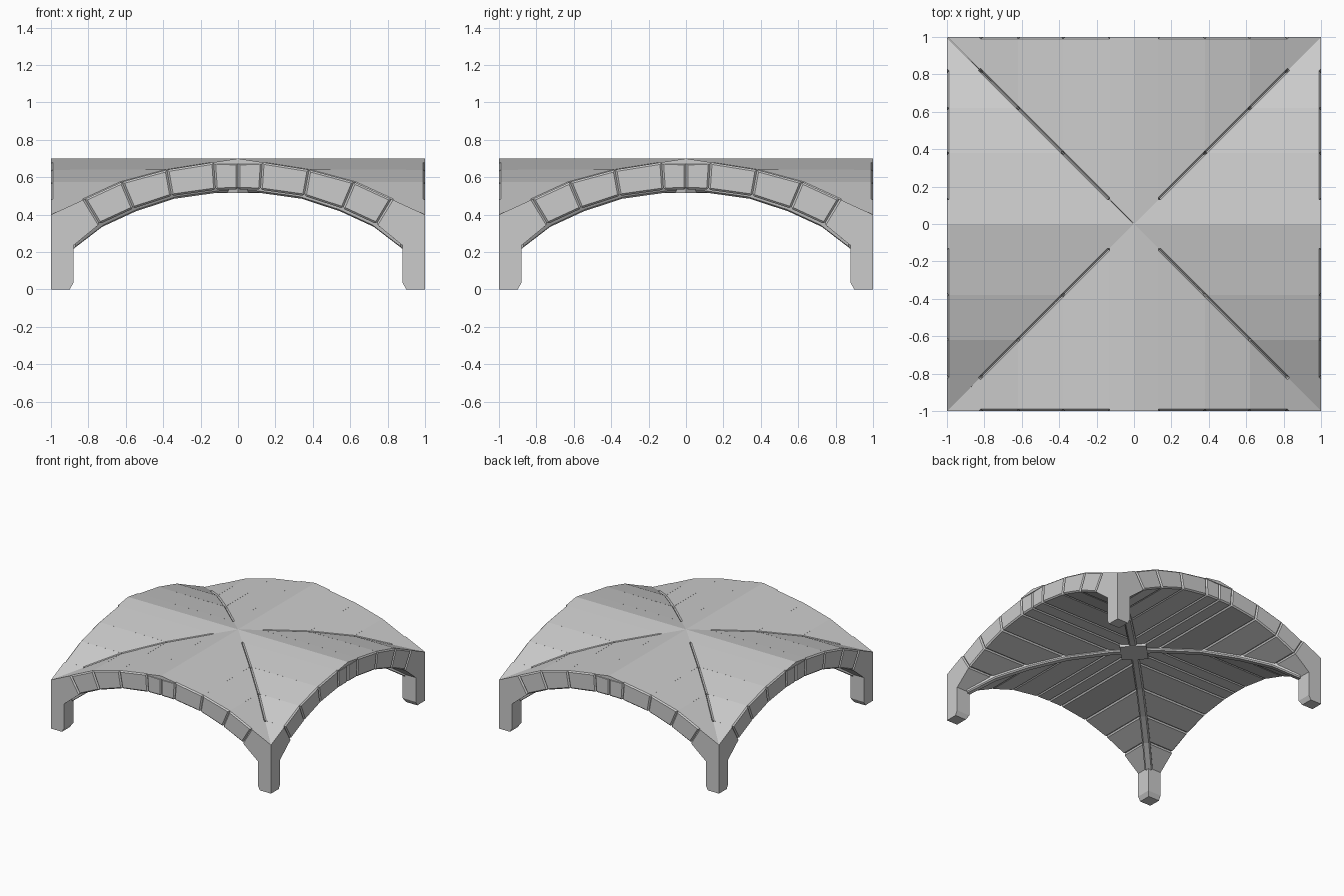
import bpy, bmesh
from math import pi
from mathutils import Matrix, Vector

cube = bpy.data.objects.get("Cube")
if cube:
    bpy.data.objects.remove(cube, do_unlink=True)

stone = bpy.data.materials.new("grey stone")
stone.use_nodes = True
GREY = (0.6, 0.6, 0.6, 1)
stone.diffuse_color = GREY
stone.node_tree.nodes["Principled BSDF"].inputs["Base Color"].default_value = GREY

# Joints between arch stones, from crown to springing, as (x, z)
OUTER = [(0, 0.675), (0.13, 0.68), (0.38, 0.64), (0.62, 0.575), (0.82, 0.483)]
INNER = [(0, 0.535), (0.12, 0.533), (0.355, 0.5), (0.56, 0.433), (0.74, 0.35)]
BEVEL = 0.01


def finish(name, bm):
    bmesh.ops.recalc_face_normals(bm, faces=bm.faces)
    mesh = bpy.data.meshes.new(name)
    bm.to_mesh(mesh)
    bm.free()
    mesh.materials.append(stone)
    obj = bpy.data.objects.new(name, mesh)
    bpy.context.collection.objects.link(obj)
    return obj


def repeat(bm, mirror):
    """Copy the geometry around the four sides, mirrored if asked."""
    if mirror:
        copy = bmesh.ops.duplicate(bm, geom=bm.verts[:] + bm.edges[:] + bm.faces[:])
        for v in copy["geom"]:
            if isinstance(v, bmesh.types.BMVert):
                v.co.x *= -1
    base = bm.verts[:] + bm.edges[:] + bm.faces[:]
    for k in range(1, 4):
        copy = bmesh.ops.duplicate(bm, geom=base)
        verts = [g for g in copy["geom"] if isinstance(g, bmesh.types.BMVert)]
        bmesh.ops.rotate(bm, verts=verts, matrix=Matrix.Rotation(k * pi / 2, 3, "Z"))


def vault_part(name, profile, bevel_rule=None):
    """Prism from the open side to the mitre on the diagonal."""
    bm = bmesh.new()
    front = [bm.verts.new((x, -1, z)) for x, z in profile]
    back = [bm.verts.new((x, -x, z)) for x, z in profile]
    n = len(profile)
    bm.faces.new(front)
    bm.faces.new(back[::-1])
    for i in range(n):
        j = (i + 1) % n
        bm.faces.new((front[i], back[i], back[j], front[j]))
    bmesh.ops.remove_doubles(bm, verts=bm.verts, dist=0.0001)
    bmesh.ops.dissolve_degenerate(bm, edges=bm.edges, dist=0.0001)
    bmesh.ops.recalc_face_normals(bm, faces=bm.faces)
    if bevel_rule:
        edges = [e for e in bm.edges if bevel_rule(*(v.co for v in e.verts))]
        bmesh.ops.bevel(bm, geom=edges, offset=BEVEL, segments=1, affect="EDGES")
    repeat(bm, True)
    return finish(name, bm)


# Bevelled stone courses; the joints stay closed on the roof
for i, name in enumerate(("crown", "upper", "middle", "lower")):
    tops = {round(z, 3) for _, z in OUTER[i:i + 2]}

    def rule(a, b):
        runs_inward = abs(a.x - b.x) < 1e-4 and abs(a.z - b.z) < 1e-4
        return not (runs_inward and round(a.z, 3) in tops)

    vault_part(name + "_course", [OUTER[i], OUTER[i + 1], INNER[i + 1], INNER[i]], rule)

# Low ridge over the crown stones
vault_part("ridge_cap", [(0, 0.672), (0.13, 0.672), (0.13, 0.68), (0, 0.70)])


# Corner haunch running down into the square leg
def joint_edge(a, b):
    at_joint = all(any((Vector((v.x, v.z)) - Vector(p)).length < 1e-3
                       for p in (OUTER[-1], INNER[-1])) for v in (a, b))
    return at_joint and not (a.z > 0.45 and b.z > 0.45)


vault_part("corner_legs", [OUTER[-1], (1, 0.40), (1, 0), (0.9, 0), (0.88, 0.035),
                           (0.88, 0.235), INNER[-1]], joint_edge)

# Diagonal ribs hanging under the groins
bm = bmesh.new()
SECTION = [(-0.03, 0.04), (-0.03, -0.005), (-0.02, -0.015),
           (0.02, -0.015), (0.03, -0.005), (0.03, 0.04)]
side = Vector((1, 1, 0)).normalized()
rings = []
for x, z in INNER + [(0.89, 0.235)]:
    rings.append([bm.verts.new(Vector((x, -x, z + dz)) + side * w) for w, dz in SECTION])
for a, b in zip(rings, rings[1:]):
    for i in range(len(SECTION)):
        j = (i + 1) % len(SECTION)
        bm.faces.new((a[i], a[j], b[j], b[i]))
bm.faces.new(rings[0])
bm.faces.new(rings[-1][::-1])
repeat(bm, False)
finish("diagonal_ribs", bm)

# Square boss where the ribs meet
bm = bmesh.new()
bmesh.ops.create_cube(bm, size=1, matrix=Matrix.Translation((0, 0, 0.54))
                      @ Matrix.Rotation(pi / 4, 4, "Z") @ Matrix.Diagonal((0.2, 0.2, 0.05, 1)))
finish("centre_boss", bm)
